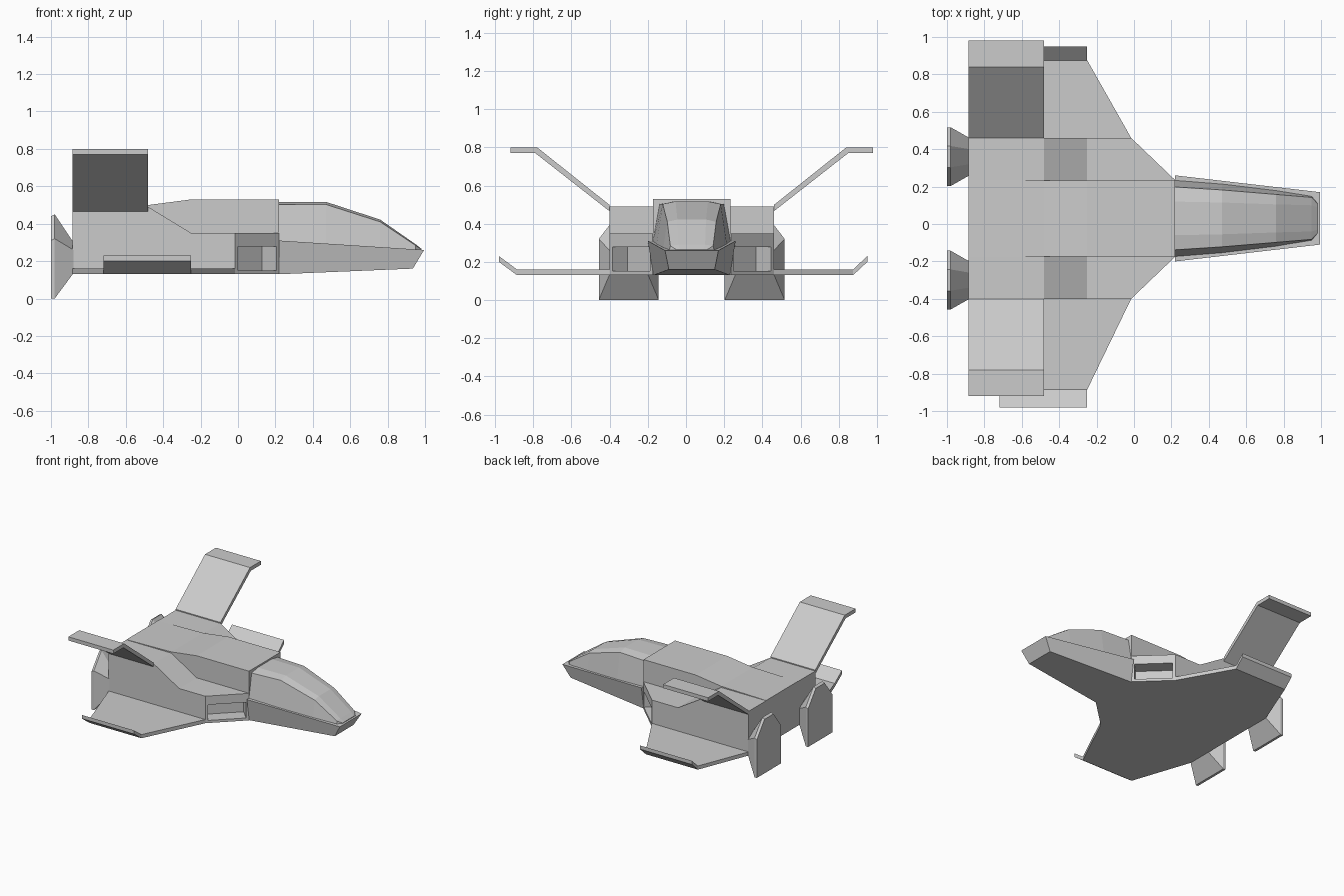
import bpy, bmesh
from mathutils import Vector

if "Cube" in bpy.data.objects:
    bpy.data.objects.remove(bpy.data.objects["Cube"])

CY = 0.03  # centre line of the hull in y


def loft(name, rings, mirror=False, edit=None):
    """Bridge equal-length rings of points, cap the ends, optionally mirror across the centre line."""
    bm = bmesh.new()
    loops = [[bm.verts.new(p) for p in ring] for ring in rings]
    n = len(loops[0])
    for a, b in zip(loops, loops[1:]):
        for i in range(n):
            j = (i + 1) % n
            bm.faces.new((a[i], a[j], b[j], b[i]))
    bm.faces.new(loops[0])
    bm.faces.new(loops[-1])
    bmesh.ops.recalc_face_normals(bm, faces=bm.faces)
    if edit:
        edit(bm)
    me = bpy.data.meshes.new(name)
    bm.to_mesh(me)
    bm.free()
    ob = bpy.data.objects.new(name, me)
    ob.location.y = CY
    bpy.context.collection.objects.link(ob)
    if mirror:
        mod = ob.modifiers.new("Mirror", 'MIRROR')
        mod.use_axis = (False, True, False)
        mod.use_mirror_merge = False
    return ob


def along_x(profile, x0, x1):
    return [[(x, y, z) for y, z in profile] for x in (x0, x1)]


# Upper spine of the fuselage
spine = [(-.885, .3), (-.885, .492), (-.48, .5), (-.25, .53), (.22, .53), (.22, .3)]
loft("fuselage_spine", [[(x, y, z) for x, z in spine] for y in (-.203, .203)])


# Side bodies with slanted, recessed air intakes
def cut_intake(bm):
    aim = Vector((.69, .72, 0))
    face = max(bm.faces, key=lambda f: f.normal.dot(aim))
    bmesh.ops.inset_individual(bm, faces=[face], thickness=.03)
    top = max(v.co.z for v in face.verts)
    for v in face.verts:
        if v.co.z > top - .01:
            v.co.z -= .05
    bmesh.ops.inset_individual(bm, faces=[face], thickness=0, depth=-.11)


def body_ring(y, front):
    side = [(-.885, .13), (-.885, .49), (-.48, .49), (-.25, .35), (front, .35), (front, .13)]
    return [(x, y, z) for x, z in side]


loft("side_body", [body_ring(.43, -.015), body_ring(.205, .22), body_ring(0, .22)],
     mirror=True, edit=cut_intake)

# Nose hull
loft("nose_hull", [
    [(.22, -.2, .13), (.22, -.23, .31), (.22, .23, .31), (.22, .2, .13)],
    [(.935, -.12, .16), (.995, -.14, .26), (.995, .14, .26), (.935, .12, .16)]])

# Canopy: x, base half-width, base z, shoulder half-width, shoulder z, crown half-width, crown z
stations = [
    (.22, .205, .30, .168, .502, .09, .517),
    (.47, .185, .285, .152, .503, .085, .517),
    (.76, .15, .265, .128, .41, .075, .422),
    (.95, .12, .25, .112, .284, .07, .29),
    (.98, .085, .25, .08, .264, .06, .266)]
loft("canopy", [
    [(x, -b, bz), (x, -s, sz), (x, -c, cz), (x, c, cz), (x, s, sz), (x, b, bz)]
    for x, b, bz, s, sz, c, cz in stations])

# Upper wings, bent flat at the tips
upper = [(.43, .465), (.43, .498), (.81, .80), (.95, .80), (.95, .77), (.82, .77)]
loft("upper_wing", along_x(upper, -.885, -.48), mirror=True)

# Lower wings with upturned tips (the two sides differ slightly in span)
for label, side, tip, out in (("left", 1, .845, .92), ("right", -1, .915, 1.01)):
    plan = [(-.015, .43), (-.25, tip), (-.72, tip), (-.885, .43)]
    loft("lower_wing_" + label, [[(x, side * y, z) for x, y in plan] for z in (.13, .16)])
    flap = [(side * tip, .13), (side * tip, .16), (side * out, .23), (side * out, .20)]
    loft("wing_tip_" + label, along_x(flap, -.72, -.25))


# Flared engine nozzles
def nozzle_ring(x, half, bottom, shoulder, top_half, top):
    c = .33
    return [(x, c - half, bottom), (x, c - half, shoulder), (x, c - top_half, top),
            (x, c + top_half, top), (x, c + half, shoulder), (x, c + half, bottom)]


loft("engine_nozzle", [
    nozzle_ring(-.88, .1, .135, .26, .04, .30),
    nozzle_ring(-.98, .157, 0, .32, .057, .45),
    nozzle_ring(-1, .157, 0, .31, .057, .44)], mirror=True)
